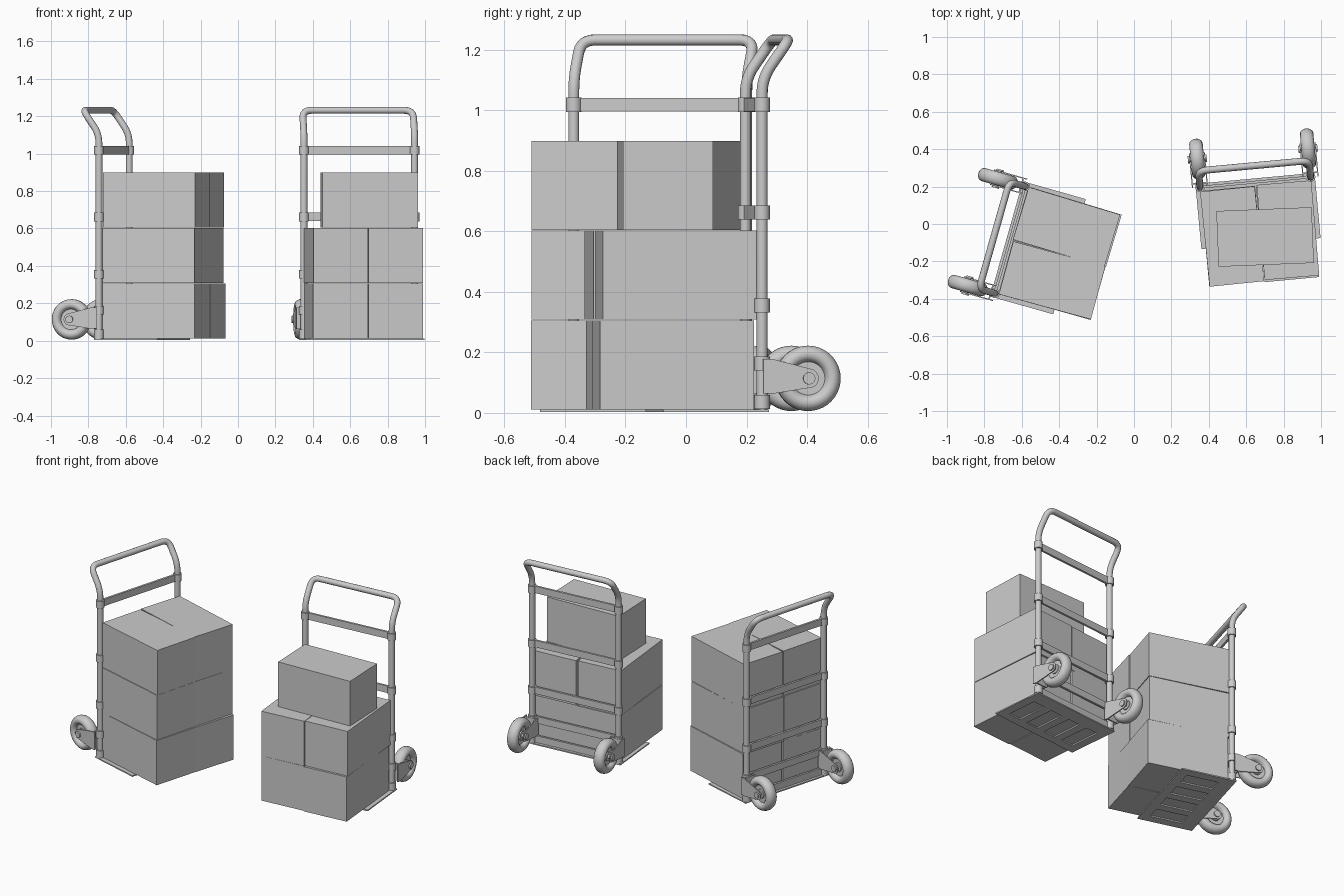
import bpy, bmesh, math
from mathutils import Matrix, Vector

if "Cube" in bpy.data.objects:
    bpy.data.objects.remove(bpy.data.objects["Cube"])

# Each hand truck is built in a local frame: x across, -y the load side, z up
TRUCKS = {"left": Matrix.Translation((-0.6625, -0.085, 0)) @ Matrix.Rotation(math.radians(74.2), 4, 'Z'),
          "right": Matrix.Translation((0.6485, 0.224, 0)) @ Matrix.Rotation(math.radians(5.3), 4, 'Z')}
POST_X = 0.297
AXLE_Y, AXLE_Z = 0.152, 0.114


def finish(name, bm, m, smooth=False):
    bmesh.ops.recalc_face_normals(bm, faces=bm.faces)
    me = bpy.data.meshes.new(name)
    bm.to_mesh(me)
    bm.free()
    ob = bpy.data.objects.new(name, me)
    bpy.context.collection.objects.link(ob)
    ob.matrix_world = m
    if smooth:
        bpy.ops.object.select_all(action='DESELECT')
        ob.select_set(True)
        bpy.context.view_layer.objects.active = ob
        bpy.ops.object.shade_smooth_by_angle(angle=math.radians(35))
    return ob


def add_box(bm, c, s, rot=0):
    mat = Matrix.Translation(c) @ Matrix.Rotation(math.radians(rot), 4, 'Z') @ Matrix.Diagonal((*s, 1))
    bmesh.ops.create_cube(bm, size=1, matrix=mat)


def add_cyl(bm, c, r, depth, axis='Z', seg=24):
    rot = Matrix.Rotation(math.pi / 2, 4, 'Y') if axis == 'X' else Matrix.Identity(4)
    bmesh.ops.create_cone(bm, cap_ends=True, segments=seg, radius1=r, radius2=r, depth=depth,
                          matrix=Matrix.Translation(c) @ rot)


def fillet(pts, r, n=6):
    # Round the inner corners of a path
    pts = [Vector(p) for p in pts]
    out = [pts[0]]
    for a, b, c in zip(pts, pts[1:], pts[2:]):
        p, q = b + (a - b).normalized() * r, b + (c - b).normalized() * r
        for i in range(n + 1):
            t = i / n
            out.append(p * (1 - t) ** 2 + b * 2 * t * (1 - t) + q * t * t)
    return out + [pts[-1]]


def tube_frame(name, m):
    # One bent tube: both posts and the swept-back handle
    half = [(POST_X, 0, 0.012), (POST_X, 0, 1.105), (POST_X, 0.088, 1.232)]
    path = fillet(half + [(-x, y, z) for x, y, z in reversed(half)], 0.05)
    cu = bpy.data.curves.new(name, 'CURVE')
    cu.dimensions = '3D'
    cu.bevel_depth = 0.0185
    cu.bevel_resolution = 4
    cu.use_fill_caps = True
    sp = cu.splines.new('POLY')
    sp.points.add(len(path) - 1)
    for p, v in zip(sp.points, path):
        p.co = (*v, 1)
    sp.use_smooth = True
    ob = bpy.data.objects.new(name, cu)
    bpy.context.collection.objects.link(ob)
    ob.matrix_world = m


def toe_plate(name, m):
    # Slotted plate assembled from a grid of strips around four openings
    xs = [-0.32]
    for i in range(4):
        cx = -0.2175 + i * 0.145
        xs += [cx - 0.045, cx + 0.045]
    xs.append(0.32)
    ys = [-0.33, -0.275, -0.07, 0.02]
    bm = bmesh.new()
    v = [[bm.verts.new((x, y, 0.003)) for y in ys] for x in xs]
    for i in range(len(xs) - 1):
        for j in range(3):
            if not (i % 2 == 1 and j == 1):
                bm.faces.new((v[i][j], v[i + 1][j], v[i + 1][j + 1], v[i][j + 1]))
    ext = bmesh.ops.extrude_face_region(bm, geom=bm.faces[:])
    up = [g for g in ext["geom"] if isinstance(g, bmesh.types.BMVert)]
    bmesh.ops.translate(bm, verts=up, vec=(0, 0, 0.008))
    finish(name, bm, m)


def wheel(name, m, x):
    # Lathed tyre and hub, turned around the axle
    prof = [(0, 0.018), (0.028, 0.018), (0.03, 0.012), (0.055, 0.012), (0.06, 0.026), (0.07, 0.034),
            (0.082, 0.036), (0.094, 0.032), (0.103, 0.022), (0.108, 0.008)]
    prof += [(r, -w) for r, w in reversed(prof)]
    bm = bmesh.new()
    vs = [bm.verts.new((w, r, 0)) for r, w in prof]
    es = [bm.edges.new(e) for e in zip(vs, vs[1:])]
    bmesh.ops.spin(bm, geom=vs + es, cent=(0, 0, 0), axis=(1, 0, 0), angle=2 * math.pi, steps=40)
    bmesh.ops.remove_doubles(bm, verts=bm.verts, dist=1e-5)
    bmesh.ops.translate(bm, verts=bm.verts, vec=(x, AXLE_Y, AXLE_Z))
    finish(name, bm, m, True)


def fork(name, m, x):
    # Two tapered cheeks with rounded ends, a back web, and the axle
    prof = [(0.0, 0.065), (0.03, 0.063)]
    prof += [(AXLE_Y + 0.032 * math.cos(a), AXLE_Z + 0.032 * math.sin(a))
             for a in [math.radians(-95 + i * 17.5) for i in range(11)]]
    prof += [(0.03, 0.178), (0.0, 0.178)]
    bm = bmesh.new()
    for s in (-1, 1):
        f = bm.faces.new([bm.verts.new((x + s * 0.037, y, z)) for y, z in prof])
        ext = bmesh.ops.extrude_face_region(bm, geom=[f])
        vs = [g for g in ext["geom"] if isinstance(g, bmesh.types.BMVert)]
        bmesh.ops.translate(bm, verts=vs, vec=(s * 0.006, 0, 0))
        add_cyl(bm, (x + s * 0.046, AXLE_Y, AXLE_Z), 0.02, 0.01, 'X')
    add_box(bm, (x, 0.022, 0.12), (0.078, 0.008, 0.114))
    add_cyl(bm, (x, AXLE_Y, AXLE_Z), 0.012, 0.094, 'X')
    finish(name, bm, m, True)


# Cartons: local centre x, y, layer, long side across?, turn in degrees
LOADS = {
    "left": [(-0.148, -0.275, 0, 0, 0), (0.15, -0.28, 0, 0, -1),
             (-0.148, -0.272, 1, 0, 0.5), (0.146, -0.27, 1, 0, -0.5),
             (-0.147, -0.275, 2, 0, 0.5), (0.148, -0.272, 2, 0, -1)],
    "right": [(-0.15, -0.275, 0, 0, 0), (0.147, -0.282, 0, 0, 0),
              (-0.15, -0.278, 1, 0, 0.5), (0.15, -0.272, 1, 0, -0.5),
              (0.025, -0.297, 2, 1, -3)],
}

for side, m in TRUCKS.items():
    tube_frame(side + "_truck_frame", m)
    toe_plate(side + "_toe_plate", m)

    # Flat crossbars with collars round the posts
    for i, z in enumerate((0.036, 0.163, 0.355, 0.662, 1.018)):
        bm = bmesh.new()
        add_box(bm, (0, 0, z), (2 * POST_X, 0.014, 0.045))
        for s in (-1, 1):
            add_cyl(bm, (s * POST_X, 0, z), 0.0255, 0.047)
        finish(f"{side}_crossbar_{i + 1}", bm, m, True)

    # Wheels and their brackets
    for s, tag in ((-1, "a"), (1, "b")):
        wheel(f"{side}_wheel_{tag}", m, s * POST_X)
        fork(f"{side}_wheel_bracket_{tag}", m, s * POST_X)

    # Stacked cartons
    for i, (x, y, layer, across, turn) in enumerate(LOADS[side]):
        bm = bmesh.new()
        size = (0.51, 0.298, 0.294) if across else (0.293, 0.51, 0.294)
        add_box(bm, (x, y, 0.012 + 0.2965 * layer + 0.147), size, turn)
        finish(f"{side}_carton_{i + 1}", bm, m)
